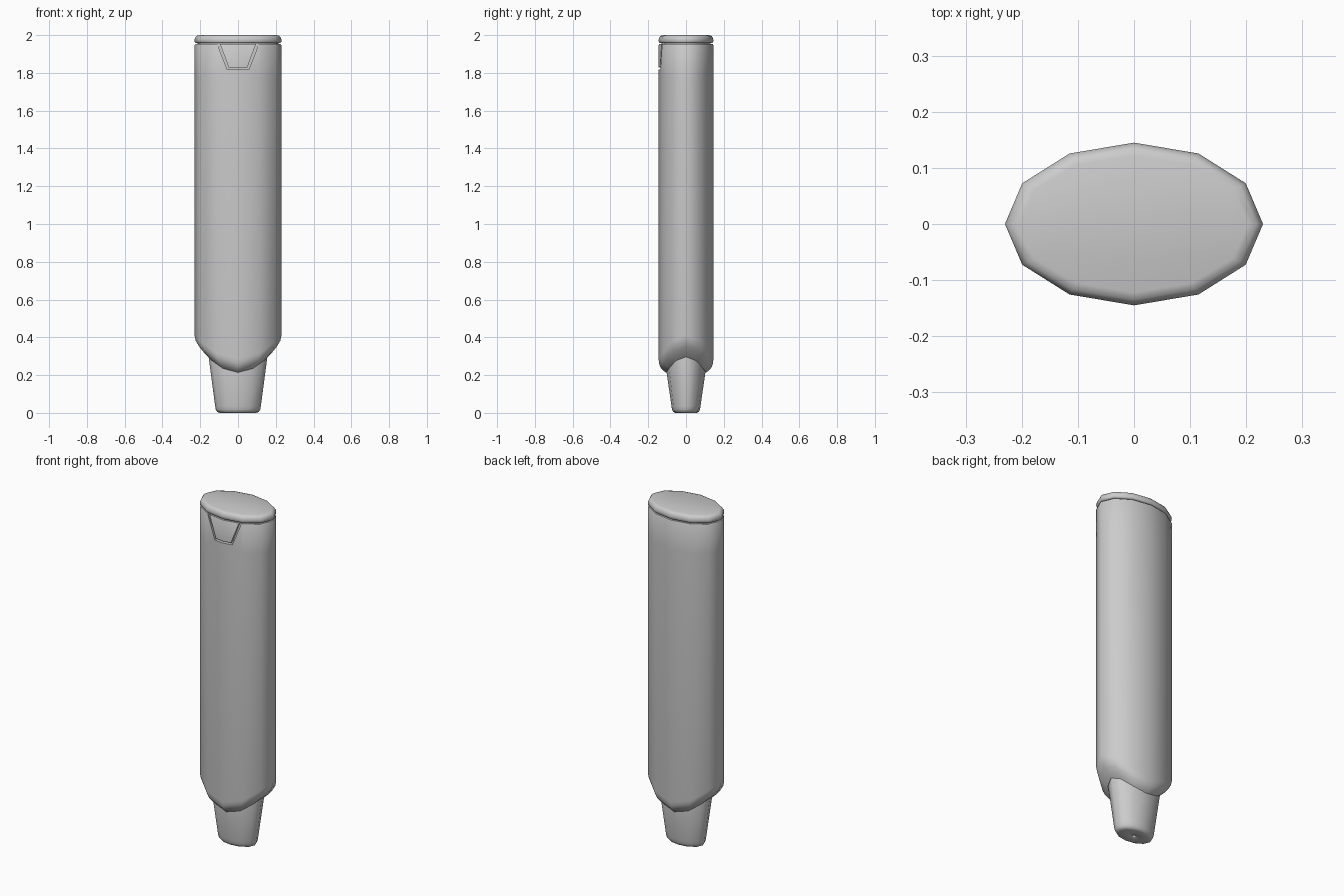
import bpy, bmesh, math

if "Cube" in bpy.data.objects:
    bpy.data.objects.remove(bpy.data.objects["Cube"])

SIDES = 12


def finish(obj, angle=50):
    bpy.ops.object.select_all(action='DESELECT')
    bpy.context.view_layer.objects.active = obj
    obj.select_set(True)
    bpy.ops.object.shade_smooth_by_angle(angle=math.radians(angle))


def to_object(name, bm):
    bmesh.ops.recalc_face_normals(bm, faces=bm.faces)
    mesh = bpy.data.meshes.new(name)
    bm.to_mesh(mesh)
    bm.free()
    obj = bpy.data.objects.new(name, mesh)
    bpy.context.collection.objects.link(obj)
    return obj


def loft(name, rings):
    """Stack of elliptical rings (rx, ry, z at front/back, extra z at the sides)."""
    bm = bmesh.new()
    loops = []
    for rx, ry, z, rise in rings:
        loop = []
        for i in range(SIDES):
            a = 2 * math.pi * i / SIDES
            c, s = math.cos(a), math.sin(a)
            loop.append(bm.verts.new((rx * c, ry * s, z + rise * c * c)))
        loops.append(loop)
    for lo, hi in zip(loops, loops[1:]):
        for i in range(SIDES):
            j = (i + 1) % SIDES
            bm.faces.new((lo[i], lo[j], hi[j], hi[i]))
    bm.faces.new(loops[0])
    bm.faces.new(loops[-1])
    return to_object(name, bm)


def prism(name, outline, y0, y1):
    """Front-view outline extruded along y."""
    bm = bmesh.new()
    face = bm.faces.new([bm.verts.new((x, y0, z)) for x, z in outline])
    ext = bmesh.ops.extrude_face_region(bm, geom=[face])['geom']
    bmesh.ops.translate(bm, vec=(0, y1 - y0, 0),
                        verts=[v for v in ext if isinstance(v, bmesh.types.BMVert)])
    return to_object(name, bm)


# Main body with wavy shoulder at the bottom and a narrow neck under the cap
body = loft("body", [
    (0.130, 0.080, 0.330, 0.0),
    (0.140, 0.090, 0.225, 0.085),
    (0.158, 0.106, 0.214, 0.083),
    (0.180, 0.122, 0.225, 0.094),
    (0.205, 0.136, 0.242, 0.108),
    (0.224, 0.143, 0.262, 0.120),
    (0.230, 0.145, 0.285, 0.125),
    (0.230, 0.145, 1.780, 0.0),
    (0.230, 0.145, 1.946, 0.0),
    (0.226, 0.142, 1.952, 0.0),
    (0.214, 0.130, 1.952, 0.0),
    (0.214, 0.130, 1.968, 0.0),
])

# Groove around the trapezoid tab on the front
left = [(-0.113, 1.960), (-0.057, 1.818)]
inner = [(-0.098, 1.960), (-0.049, 1.829)]
outline = (left + [(-x, z) for x, z in reversed(left)]
           + [(-x, z) for x, z in inner] + inner[::-1])
cutter = prism("groove_cutter", outline, -0.20, -0.119)
mod = body.modifiers.new("groove", 'BOOLEAN')
mod.object = cutter
mod.operation = 'DIFFERENCE'
mod.solver = 'EXACT'
bpy.context.view_layer.objects.active = body
bpy.ops.object.modifier_apply(modifier="groove")
bpy.data.objects.remove(cutter)
finish(body)

# Rounded end cap
finish(loft("end_cap", [
    (0.214, 0.130, 1.957, 0.0),
    (0.224, 0.140, 1.958, 0.0),
    (0.229, 0.144, 1.964, 0.0),
    (0.230, 0.145, 1.975, 0.0),
    (0.227, 0.142, 1.987, 0.0),
    (0.219, 0.135, 1.996, 0.0),
    (0.204, 0.122, 2.000, 0.0),
]), 60)

# Tapered mouthpiece with a small air hole underneath
finish(loft("mouthpiece", [
    (0.008, 0.008, 0.150, 0.0),
    (0.008, 0.008, 0.004, 0.0),
    (0.011, 0.011, 0.001, 0.0),
    (0.095, 0.056, 0.000, 0.0),
    (0.110, 0.068, 0.005, 0.0),
    (0.118, 0.074, 0.018, 0.0),
    (0.121, 0.077, 0.036, 0.0),
    (0.156, 0.104, 0.224, 0.076),
    (0.150, 0.098, 0.260, 0.076),
]))
